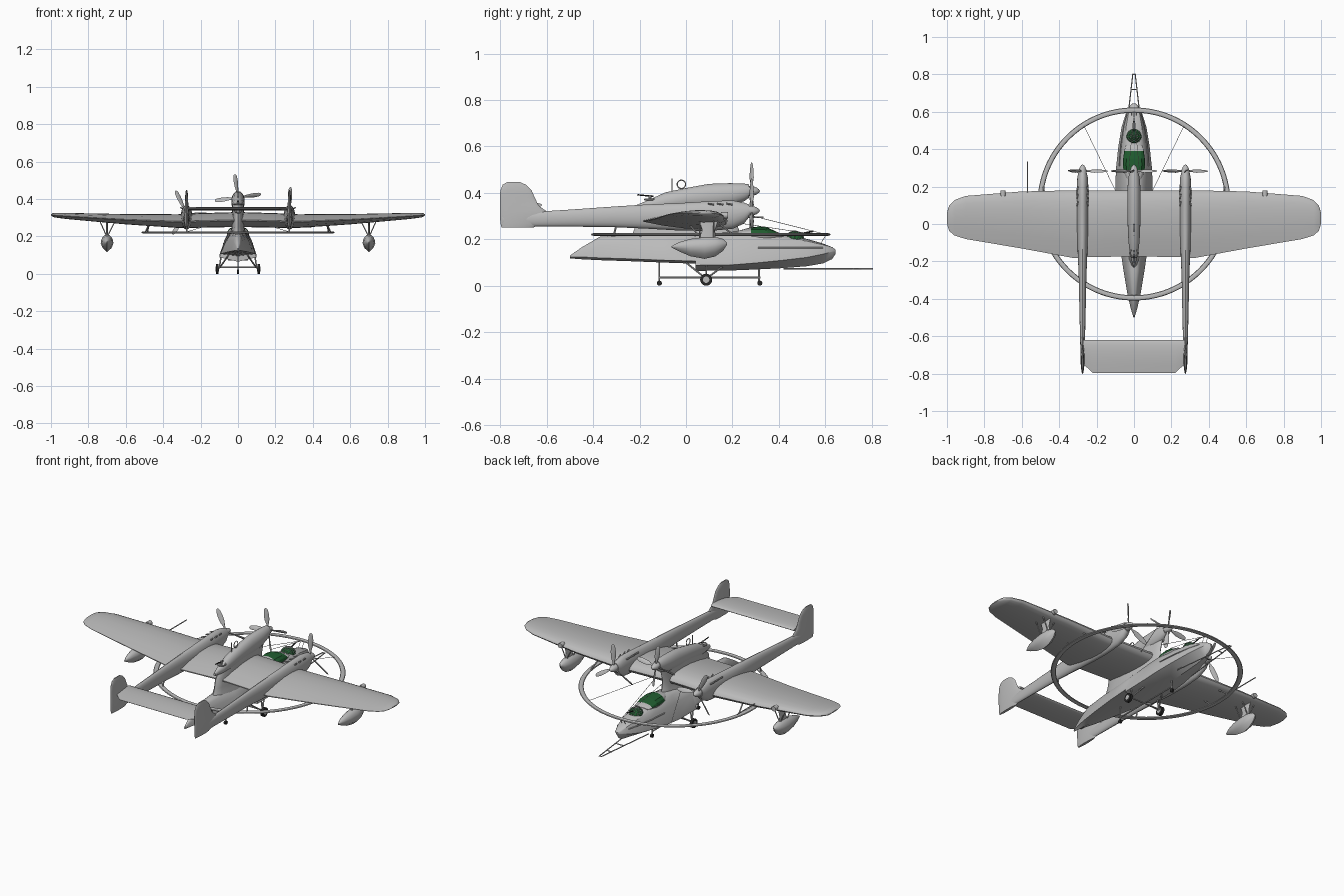
import bpy, bmesh, math
from mathutils import Vector, Matrix

def mat(name, r, g, b):
    m = bpy.data.materials.new(name)
    m.diffuse_color = (r, g, b, 1)
    return m

GREY = mat("airframe grey", .5, .5, .5)
GLASS = mat("green glass", .015, .11, .03)
BLACK = mat("rubber black", .02, .02, .02)

def finish(name, bm, m=GREY, angle=35):
    bmesh.ops.recalc_face_normals(bm, faces=bm.faces)
    me = bpy.data.meshes.new(name)
    bm.to_mesh(me)
    bm.free()
    for mm in (m if isinstance(m, list) else [m]):
        me.materials.append(mm)
    for p in me.polygons:
        p.use_smooth = True
    me.set_sharp_from_angle(angle=math.radians(angle))
    ob = bpy.data.objects.new(name, me)
    bpy.context.collection.objects.link(ob)
    return ob

def add_loft(bm, rings):
    vs = [[bm.verts.new(p) for p in r] for r in rings]
    n = len(vs[0])
    for a, b in zip(vs, vs[1:]):
        for i in range(n):
            bm.faces.new((a[i], a[(i + 1) % n], b[(i + 1) % n], b[i]))
    bm.faces.new(vs[0])
    bm.faces.new(vs[-1][::-1])

def loft(name, rings, m=GREY, angle=35):
    bm = bmesh.new()
    add_loft(bm, rings)
    return finish(name, bm, m, angle)

def oval(y, x, z, hw, hz, n=20):
    return [(x + hw * math.cos(t), y, z + hz * math.sin(t))
            for t in (2 * math.pi * i / n for i in range(n))]

def flat_oval(z, x, y0, y1, hw, n=20):
    return [(x + hw * math.sin(t), (y0 + y1) / 2 + (y1 - y0) / 2 * math.cos(t), z)
            for t in (2 * math.pi * i / n for i in range(n))]

def rods(name, segs, r, m=GREY, n=8):
    bm = bmesh.new()
    for a, b in segs:
        a, b = Vector(a), Vector(b)
        d = b - a
        M = Matrix.Translation((a + b) / 2) @ d.to_track_quat('Z', 'Y').to_matrix().to_4x4()
        bmesh.ops.create_cone(bm, cap_ends=True, segments=n, radius1=r, radius2=r, depth=d.length, matrix=M)
    return finish(name, bm, m)

def torus(name, c, R, ru, rv, axis, n=64, k=10, m=GREY):
    bm = bmesh.new()
    g = []
    for i in range(n):
        a = 2 * math.pi * i / n
        row = []
        for j in range(k):
            b = 2 * math.pi * j / k
            q, h = R + ru * math.cos(b), rv * math.sin(b)
            p = (q * math.cos(a), q * math.sin(a), h) if axis == 'Z' else (h, q * math.cos(a), q * math.sin(a))
            row.append(bm.verts.new(Vector(c) + Vector(p)))
        g.append(row)
    for i in range(n):
        for j in range(k):
            bm.faces.new((g[i][j], g[(i + 1) % n][j], g[(i + 1) % n][(j + 1) % k], g[i][(j + 1) % k]))
    return finish(name, bm, m)

# Flying boat hull: y, keel z, chine z, chine half width, deck z, deck half width
HULL = [(-.50, .118, .124, .003, .13, .002), (-.45, .114, .124, .018, .165, .010),
        (-.37, .110, .120, .036, .212, .016), (-.25, .106, .116, .056, .217, .028),
        (-.10, .100, .110, .078, .222, .038), (.04, .095, .106, .092, .226, .044),
        (.042, .064, .088, .098, .226, .044), (.2, .066, .090, .100, .235, .050),
        (.3, .070, .098, .096, .238, .052), (.42, .076, .110, .083, .218, .048),
        (.52, .084, .122, .066, .202, .042), (.59, .096, .136, .044, .182, .030),
        (.63, .115, .146, .024, .166, .016), (.645, .138, .148, .007, .155, .005)]
rings = []
for y, k, c, w, d, dw in HULL:
    h = d - c
    half = [(w, c), (w * .98, c + .1 * h), (dw + (w - dw) * .45, c + .6 * h), (dw, c + .88 * h), (dw * .6, c + .97 * h)]
    rings.append([(0, y, k)] + [(x, y, z) for x, z in half] + [(0, y, d)] + [(-x, y, z) for x, z in half[::-1]])
loft("hull", rings)

# Wing: x, leading edge y, trailing edge y, bottom z, top z
WING = [(0, .18, -.18, .25, .33), (.26, .18, -.185, .245, .322), (.32, .18, -.19, .245, .318), (.6, .174, -.137, .264, .319),
        (.9, .15, -.085, .291, .325), (.96, .128, -.065, .298, .326), (.988, .10, -.04, .303, .325), (1, .06, .0, .312, .318)]
T = (0, .02, .07, .16, .3, .5, .75, .98)
def foil(x, le, te, zb, zt):
    th = lambda t: min(1, 2.6 * math.sqrt(t) * (1 - t) + .02)
    zc, c = zb + (zt - zb) * .45, le - te
    up = [(x, le - c * t, zc + (zt - zc) * th(t)) for t in T]
    lo = [(x, le - c * t, zc - (zc - zb) * th(t)) for t in T[:0:-1]]
    return up + lo
loft("wing", [foil(-s[0], *s[1:]) for s in WING[:0:-1]] + [foil(*s) for s in WING])

# Tailplane with clipped rear corners
loft("tailplane", [foil(x, -.62, te, .338, .358) for x, te in
                   ((-.272, -.755), (-.262, -.76), (-.22, -.80), (.22, -.80), (.262, -.76), (.272, -.755))])

# Centre engine pod and its pylon down to the hull
loft("centre_engine_pod", [oval(y, 0, z, w, h) for y, z, w, h in
     ((-.22, .335, .006, .010), (-.16, .345, .022, .025), (-.09, .36, .030, .042), (.0, .375, .034, .046),
      (.10, .385, .036, .054), (.19, .392, .035, .050), (.25, .402, .030, .038), (.272, .408, .024, .029))])
loft("centre_pylon", [flat_oval(z, 0, a, b, w) for z, a, b, w in
     ((.20, -.24, .24, .046), (.225, -.23, .235, .040), (.25, -.22, .225, .034), (.30, -.21, .22, .032), (.37, -.14, .24, .030))])

# Propellers with spinner
def propeller(name, x, z, r, count, start, hub):
    bm = bmesh.new()
    for i in range(count):
        a = math.radians(start + 360 * i / count)
        rot = Matrix.Rotation(math.pi / 2 - a, 4, 'Y')
        rs = []
        for f, c, t, p in ((.08, .004, .004, 60), (.25, .006, .004, 55), (.45, .013, .003, 45), (.7, .014, .0025, 35),
                           (.9, .011, .002, 28), (.97, .007, .0015, 26), (1, .002, .001, 25)):
            tw = Matrix.Rotation(math.radians(p), 4, 'Z')
            rs.append([rot @ (tw @ Vector((c * math.cos(q), t * math.sin(q), f * r)))
                       for q in (math.pi * j / 4 for j in range(8))])
        add_loft(bm, rs)
    add_loft(bm, [oval(y, 0, 0, hub * s, hub * s, 16) for y, s in
                  ((-.014, 1), (.008, .9), (.022, .65), (.032, .3), (.035, .06))])
    ob = finish(name, bm)
    ob.location = (x, .283, z)
propeller("centre_propeller", 0, .408, .125, 4, 8, .022)
propeller("left_propeller", -.275, .323, .135, 3, 116, .022)
propeller("right_propeller", .275, .323, .14, 3, 88, .022)

for s, side in ((-1, "left"), (1, "right")):
    X = .275 * s
    # Engine nacelle running back into the tail boom
    loft(side + "_boom", [oval(y, X, (a + b) / 2, w, (b - a) / 2) for y, a, b, w in
         ((-.79, .262, .305, .006), (-.66, .256, .318, .012), (-.5, .255, .328, .016), (-.3, .252, .342, .020),
          (-.17, .246, .35, .025), (-.03, .238, .356, .030), (.1, .236, .364, .032), (.2, .245, .368, .031),
          (.25, .268, .358, .028), (.272, .296, .35, .023))])
    # Fin and rudder: z, rear y, front y
    loft(side + "_fin", [flat_oval(z, X, a, b, w) for z, a, b, w in
         ((.25, -.795, -.66, .008), (.27, -.8, -.62, .011), (.32, -.802, -.60, .011), (.345, -.802, -.635, .010),
          (.38, -.802, -.652, .009), (.41, -.800, -.665, .008), (.435, -.79, -.69, .006), (.447, -.77, -.715, .003))])
    # Wing float with keel and its struts
    F = .7 * s
    rs = []
    for y, w, a, b in ((-.063, .002, .165, .17), (-.03, .016, .148, .188), (.02, .028, .127, .202), (.08, .034, .116, .21),
                       (.125, .030, .126, .21), (.16, .018, .15, .202), (.177, .003, .178, .185)):
        m, h = a + (b - a) * .5, (b - a) / 2
        rs.append([(F + w * math.cos(t), y, m + h * math.sin(t)) for t in (math.pi * i / 8 for i in range(9))]
                  + [(F - w * .7, y, m - h * .55), (F, y, a), (F + w * .7, y, m - h * .55)])
    loft(side + "_float", rs)
    loft(side + "_float_pylon", [flat_oval(z, F + o * s, a, b, w) for z, a, b, w, o in
         ((.19, .05, .13, .007, 0), (.24, .07, .125, .005, .0), (.30, .05, .145, .005, 0))])
    rods(side + "_float_braces", [((F, y, .195), (F + d * s, y, .285)) for y in (.06, .12) for d in (-.045, .04)], .003)
    rods(side + "_landing_light", [((F, .15, .303), (F, .18, .303))], .014, n=12)
    # Ring supports and wires
    rods(side + "_ring_struts", [((.485 * s, .20, .222), (.47 * s, .12, .285)), ((.495 * s, .05, .222), (.47 * s, .0, .28)),
         ((.275 * s, -.31, .222), (.275 * s, -.30, .262)), ((.275 * s, .53, .222), (.1 * s, .18, .26))][:3], .004)
    rods(side + "_ring_wires", [((.27 * s, .53, .225), (.09 * s, .16, .28)), ((.0, .60, .222), (.03 * s, .27, .305)),
                                ((.01 * s, .605, .222), (.012 * s, .58, .18))], .0013, n=5)
    # Exhaust stubs and bow rubbing strake
    rods(side + "_exhausts", [((X + d, y, .35), (X + d * 1.25, y - .025, .354))
                              for d in (-.025, .025) for y in (.12, .16, .2)], .004)
    rods(side + "_bow_strake", [((.078 * s, .31, .163), (.070 * s, .42, .163)), ((.070 * s, .42, .163), (.054 * s, .52, .163)),
                                ((.054 * s, .52, .163), (.036 * s, .59, .163))], .003)
    # Main beaching wheel
    rods(side + "_wheel", [((.103 * s, .087, .026), (.118 * s, .087, .026))], .026, BLACK, 24)
    rods(side + "_wheel_hub", [((.101 * s, .087, .026), (.120 * s, .087, .026))], .014, n=16)
    rods(side + "_wheel_legs", [((.10 * s, .087, .03), (.088 * s, .087, .11)), ((.10 * s, .087, .03), (.05 * s, .0, .1)),
                                ((.10 * s, .087, .03), (.06 * s, .16, .085))], .004)

# Minesweeping ring
torus("sweeping_ring", (0, .107, .221), .502, .014, .006, 'Z', 128)

# Beaching cradle and small castors
rods("cradle_frame", [((0, -.115, .035), (0, .32, .035)), ((-.11, .087, .034), (.11, .087, .034)),
                      ((0, -.115, .01), (0, -.115, .105)), ((0, .315, .01), (0, .315, .075))], .004)
rods("cradle_castors", [((-.006, y, .011), (.006, y, .011)) for y in (-.115, .318)], .011, BLACK, 16)

# Tow bar ahead of the bow
rods("tow_bar", [((-.05, .42, .074), (-.006, .805, .073)), ((.05, .42, .074), (.006, .805, .073)),
                 ((-.028, .62, .073), (.028, .62, .073)), ((-.018, .72, .073), (.018, .72, .073)),
                 ((-.006, .80, .073), (.006, .80, .073))], .003)

# Glazed cockpit: panes are inset faces of the canopy
def glaze(bm, faces, t):
    bmesh.ops.inset_individual(bm, faces=faces, thickness=t, depth=-.001)
    for f in faces:
        f.material_index = 1
bm = bmesh.new()
add_loft(bm, [oval(y, 0, .215, w, h, 16) for y, w, h in
              ((.22, .036, .020), (.28, .056, .037), (.315, .059, .040), (.35, .058, .036), (.39, .052, .018), (.42, .045, .004))])
glaze(bm, [f for f in bm.faces if len(f.verts) == 4 and f.calc_center_median().z > .218 and .28 < f.calc_center_median().y < .38], .0022)
finish("cockpit_canopy", bm, [GREY, GLASS])

# Bow turret dome
bm = bmesh.new()
bmesh.ops.create_uvsphere(bm, u_segments=16, v_segments=12, radius=.043, matrix=Matrix.Translation((0, .468, .195)))
glaze(bm, [f for f in bm.faces if f.calc_center_median().z > .2], .0012)
finish("bow_turret", bm, [GREY, GLASS])
rods("bow_gun", [((0, .485, .222), (0, .55, .235))], .0035, BLACK)

# Upper rear gun position, loop aerial, mast and pitot tube
torus("rear_gun_ring", (0, -.155, .372), .022, .004, .004, 'Z', 24, 8)
rods("rear_gun", [((0, -.14, .385), (0, -.21, .392))], .003, BLACK)
rods("rear_gun_mount", [((0, -.155, .35), (0, -.155, .39))], .006)
torus("loop_aerial", (0, -.02, .437), .018, .0025, .0025, 'X', 24, 6)
rods("aerial_masts", [((0, -.02, .40), (0, -.02, .42)), ((0, -.06, .38), (0, -.06, .462))], .0025)
rods("pitot_tube", [((-.57, .15, .295), (-.57, .335, .295))], .003)
